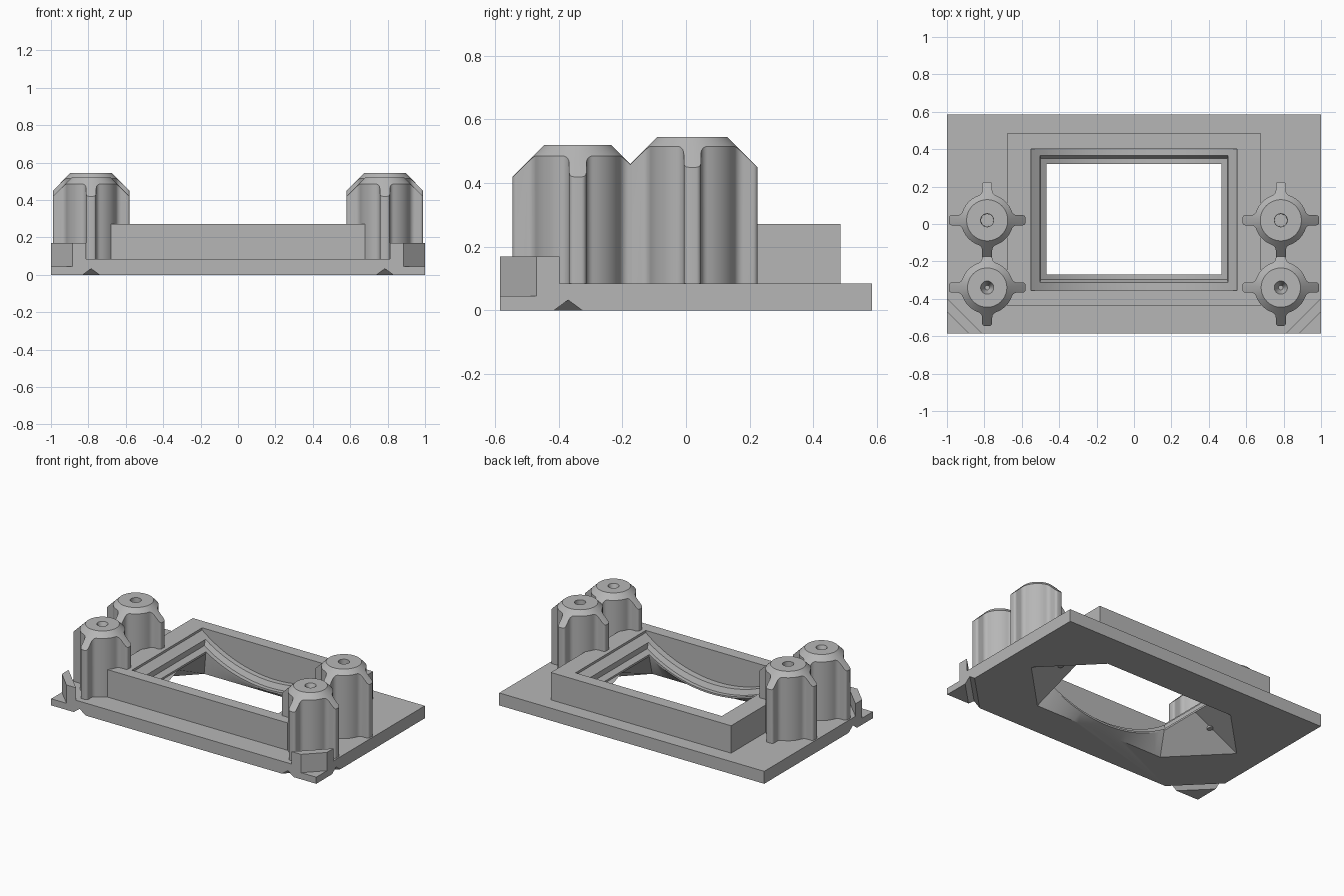
import bpy, bmesh, math

if "Cube" in bpy.data.objects:
    bpy.data.objects.remove(bpy.data.objects["Cube"])

grey = bpy.data.materials.new("plain_grey")
grey.diffuse_color = (0.47, 0.47, 0.47, 1)
grey.use_nodes = True
grey.node_tree.nodes["Principled BSDF"].inputs["Base Color"].default_value = grey.diffuse_color


def make(name, verts, faces):
    """Mesh object with outward normals."""
    me = bpy.data.meshes.new(name)
    me.from_pydata(verts, [], faces)
    bm = bmesh.new()
    bm.from_mesh(me)
    bmesh.ops.recalc_face_normals(bm, faces=bm.faces)
    bm.to_mesh(me)
    bm.free()
    me.materials.append(grey)
    ob = bpy.data.objects.new(name, me)
    bpy.context.collection.objects.link(ob)
    return ob


def prism(name, pts, z0, z1):
    """Vertical extrusion of a plan outline."""
    n = len(pts)
    verts = [(x, y, z) for z in (z0, z1) for x, y in pts]
    faces = [tuple(range(n)), tuple(range(n, 2 * n))]
    faces += [(i, (i + 1) % n, n + (i + 1) % n, n + i) for i in range(n)]
    return make(name, verts, faces)


def box(name, x, y0, y1, z0, z1):
    return prism(name, [(-x, y0), (x, y0), (x, y1), (-x, y1)], z0, z1)


def boolean(ob, tool, op):
    mod = ob.modifiers.new("bool", 'BOOLEAN')
    mod.operation, mod.solver, mod.object = op, 'EXACT', tool
    bpy.context.view_layer.objects.active = ob
    bpy.ops.object.modifier_apply(modifier=mod.name)
    bpy.data.objects.remove(tool)


def smooth(ob):
    bpy.ops.object.select_all(action='DESELECT')
    ob.select_set(True)
    bpy.context.view_layer.objects.active = ob
    bpy.ops.object.shade_smooth_by_angle(angle=math.radians(28))


# --- curved opening: cutters lofted from rings --------------------------------
N, R = 25, 0.89


def arc(z0):
    return lambda x: z0 + R - math.sqrt(R * R - x * x)


def ring(hx, y0, y1, zf, tip=0.0):
    """Front edge, right end point, back edge, left end point."""
    xs = [-hx + 2 * hx * i / (N - 1) for i in range(N)]
    ym = (y0 + y1) / 2
    return ([(x, y0, zf(x)) for x in xs] + [(hx + tip, ym, zf(hx))]
            + [(x, y1, zf(x)) for x in reversed(xs)] + [(-hx - tip, ym, zf(hx))])


def loft(name, rings):
    n = 2 * N + 2
    verts = [p for r in rings for p in r]
    faces = []
    for k in range(len(rings) - 1):
        a = k * n
        for i in range(n):
            j = (i + 1) % n
            faces.append((a + i, a + j, a + n + j, a + n + i))
    for a in (0, (len(rings) - 1) * n):
        for i in range(N - 1):
            faces.append((a + i, a + i + 1, a + 2 * N - 1 - i, a + 2 * N - i))
        faces.append((a + N - 1, a + N, a + N + 1))
        faces.append((a + 2 * N, a + 2 * N + 1, a))
    return make(name, verts, faces)


def flat(z):
    return lambda x: z


# base plate with raised frame
body = box("base_plate_and_frame", 1.0, -0.585, 0.585, 0, 0.085)
boolean(body, box("frame", 0.68, -0.435, 0.485, 0.04, 0.272), 'UNION')

# pocket, bevelled seat and flared window
boolean(body, loft("pocket", [ring(0.552, -0.355, 0.402, arc(0.065)),
                              ring(0.552, -0.355, 0.402, flat(0.5))]), 'DIFFERENCE')
boolean(body, loft("seat", [ring(0.50, -0.297, 0.35, arc(0.030)),
                            ring(0.502, -0.312, 0.366, arc(0.066)),
                            ring(0.502, -0.312, 0.366, flat(0.5))]), 'DIFFERENCE')
boolean(body, loft("window", [ring(0.49, -0.335, 0.335, flat(-0.05), 0.33),
                              ring(0.49, -0.335, 0.335, flat(0.0), 0.33),
                              ring(0.467, -0.27, 0.32, arc(0.018)),
                              ring(0.467, -0.27, 0.32, flat(0.6))]), 'DIFFERENCE')

# --- front corners: lowered tip, diagonal groove below, diagonal wall ----------
for s, side in ((-1, "left"), (1, "right")):
    def corner(d, e=0.0):
        """Two points of a 45 degree line cutting the corner at distance d."""
        return [(s * (1 + e), -0.585 + d + e), (s * (1 - d - e), -0.585 - e)]

    a, b = corner(0.115, 0.0)
    a2, b2 = (s * 1.1, a[1] + 0.1), (b[0] + s * -0.1, -0.685)
    boolean(body, prism("tip_cut", [a2, b2, (s * 1.1, -0.685)], 0.045, 0.3), 'DIFFERENCE')

    groove = []
    for d, z in ((0.166, -0.003), (0.264, -0.003), (0.215, 0.033)):
        groove += [(s * 1.1, -0.485 + d, z), (s * (0.9 - d), -0.685, z)]
    boolean(body, make("groove", groove, [(0, 2, 4), (1, 3, 5), (0, 1, 3, 2),
                                          (2, 3, 5, 4), (4, 5, 1, 0)]), 'DIFFERENCE')
    c, d = corner(0.187)
    prism(side + "_corner_wall", [a, b, d, c], 0.085, 0.17)
smooth(body)


# --- finned posts --------------------------------------------------------------
def post_outline(r=0.14, w=0.027, tip=0.205, f=0.03, c=0.015):
    """Round body with four filleted fins, as polar (angle, radius)."""
    cx, cy = math.sqrt((r + f) ** 2 - (w + f) ** 2), w + f
    a0 = math.atan2(cy, cx)
    half = []
    for i in range(5):                                   # rounded fin tip
        t = math.pi / 2 * i / 4
        half.append((tip - c + c * math.cos(t), w - c + c * math.sin(t)))
    for i in range(7):                                   # fillet into the body
        t = 1.5 * math.pi + (a0 - math.pi / 2) * i / 6
        half.append((cx + f * math.cos(t), cy + f * math.sin(t)))
    for i in range(1, 6):                                # round body
        t = a0 + (math.pi / 4 - a0) * i / 5
        half.append((r * math.cos(t), r * math.sin(t)))
    polar = [(math.atan2(y, x), math.hypot(x, y)) for x, y in half]
    quarter = [(-t, q) for t, q in reversed(polar[:-1])] + polar
    return [(t + k * math.pi / 2, q) for k in range(4) for t, q in quarter]


def post(name, px, py, top, flat_r, hole_r, floor_r, depth):
    outline = post_outline()
    n = len(outline)
    levels = [lambda q: (q, 0.085),
              lambda q: (q, top - (q - flat_r)),         # 45 degree crown
              lambda q: (flat_r, top),
              lambda q: (hole_r, top),
              lambda q: (floor_r, top - depth)]
    verts, faces = [], []
    for lv in levels:
        for t, q in outline:
            rad, z = lv(q)
            verts.append((px + rad * math.cos(t), py + rad * math.sin(t), z))
    for k in range(len(levels) - 1):
        for i in range(n):
            j = (i + 1) % n
            faces.append((k * n + i, k * n + j, (k + 1) * n + j, (k + 1) * n + i))
    faces += [tuple(range(n)), tuple(range(4 * n, 5 * n))]
    smooth(make(name, verts, faces))


for s, side in ((-1, "left"), (1, "right")):
    post(side + "_back_post", s * 0.785, 0.02, 0.545, 0.11, 0.035, 0.033, 0.12)
    post(side + "_front_post", s * 0.785, -0.34, 0.52, 0.105, 0.035, 0.012, 0.06)
